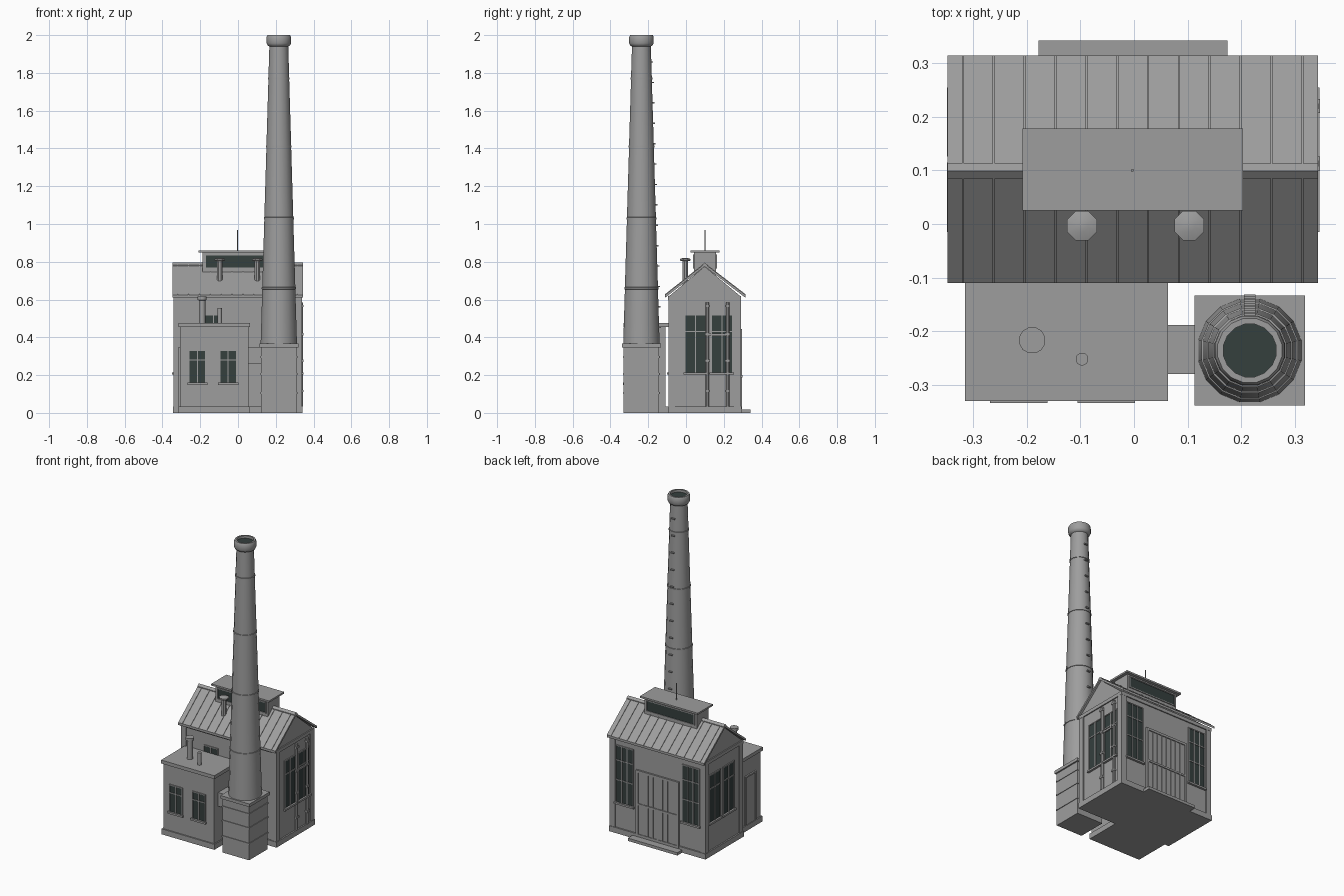
import bpy
import bmesh
import math
from mathutils import Matrix, Vector

cube = bpy.data.objects.get("Cube")
if cube:
    bpy.data.objects.remove(cube, do_unlink=True)


def material(name, rgb):
    m = bpy.data.materials.new(name)
    m.use_nodes = True
    m.diffuse_color = (*rgb, 1)
    m.node_tree.nodes["Principled BSDF"].inputs["Base Color"].default_value = (*rgb, 1)
    return m


GREY = material("plain grey", (0.34, 0.34, 0.34))
GLASS = material("dark glass", (0.035, 0.05, 0.048))


def finish(name, bm, mat, smooth=False):
    bmesh.ops.recalc_face_normals(bm, faces=bm.faces[:])
    mesh = bpy.data.meshes.new(name)
    bm.to_mesh(mesh)
    bm.free()
    mesh.materials.append(mat)
    if smooth:
        mesh.shade_smooth()
        mesh.set_sharp_from_angle(angle=math.radians(35))
    ob = bpy.data.objects.new(name, mesh)
    bpy.context.collection.objects.link(ob)
    return ob


def boxes(name, items, mat=GREY):
    """One object from boxes given as (x0, x1, y0, y1, z0, z1)."""
    bm = bmesh.new()
    for x0, x1, y0, y1, z0, z1 in items:
        centre = Vector((x0 + x1, y0 + y1, z0 + z1)) / 2
        size = Matrix.Diagonal((abs(x1 - x0), abs(y1 - y0), abs(z1 - z0), 1))
        bmesh.ops.create_cube(bm, size=1, matrix=Matrix.Translation(centre) @ size)
    return finish(name, bm, mat)


def prisms(name, profile, spans):
    """Extrude a (y, z) profile along x over each (x0, x1) span."""
    bm = bmesh.new()
    for x0, x1 in spans:
        face = bm.faces.new([bm.verts.new((x0, y, z)) for y, z in profile])
        ext = bmesh.ops.extrude_face_region(bm, geom=[face])
        moved = [v for v in ext["geom"] if isinstance(v, bmesh.types.BMVert)]
        bmesh.ops.translate(bm, verts=moved, vec=(x1 - x0, 0, 0))
    return finish(name, bm, GREY)


def lathe(name, x, y, profile, sides=12, mat=GREY):
    """Turned part from an (r, z) profile, closed at both ends."""
    bm = bmesh.new()
    rings = []
    for r, z in profile:
        angles = [math.tau * (i + 0.5) / sides for i in range(sides)]
        rings.append([bm.verts.new((x + r * math.cos(a), y + r * math.sin(a), z)) for a in angles])
    for low, high in zip(rings, rings[1:]):
        for i in range(sides):
            j = (i + 1) % sides
            bm.faces.new((low[i], low[j], high[j], high[i]))
    bm.faces.new(rings[0])
    bm.faces.new(rings[-1])
    return finish(name, bm, mat, smooth=True)


def on_wall(axis, sign, at, u0, u1, z0, z1, d0, d1):
    """Box lying on a wall, d0..d1 measured outward from the wall plane."""
    a, b = sorted((at + sign * d0, at + sign * d1))
    return (a, b, u0, u1, z0, z1) if axis == "x" else (u0, u1, a, b, z0, z1)


def window(name, wall, centre, width, z0, z1, cols=2, bars=(0.72,), sill=True):
    u0, u1 = centre - width / 2, centre + width / 2
    t = 0.006
    boxes(name + "_glass", [on_wall(*wall, u0, u1, z0, z1, -0.002, 0.002)], GLASS)
    parts = [(u0 - t, u0, z0, z1), (u1, u1 + t, z0, z1), (u0 - t, u1 + t, z1, z1 + t),
             (u0 - t, u1 + t, z0 - t, z0)]
    for i in range(1, cols):
        u = u0 + width * i / cols
        parts.append((u - 0.003, u + 0.003, z0, z1))
    for b in bars:
        z = z0 + (z1 - z0) * b
        parts.append((u0, u1, z - 0.003, z + 0.003))
    items = [on_wall(*wall, *p, -0.002, 0.006) for p in parts]
    if sill:
        items.append(on_wall(*wall, u0 - 0.012, u1 + 0.012, z0 - 0.012, z0, -0.002, 0.014))
    boxes(name + "_frame", items)


# Main hall
X0, X1, Y0, Y1 = -0.335, 0.332, -0.087, 0.285
MID = (Y0 + Y1) / 2
prisms("hall_walls", [(Y0, 0), (Y0, 0.62), (MID, 0.775), (Y1, 0.62), (Y1, 0)], [(X0, X1)])
boxes("hall_plinth", [(X0 - 0.009, X1 + 0.009, Y0 - 0.009, Y1 + 0.009, 0, 0.035)])
boxes("corner_piers", [(x - 0.006, x + 0.03, y - 0.006, y + 0.03, 0, 0.6)
                       for x in (X0, X1 - 0.024) for y in (Y0, Y1 - 0.024)])
boxes("hall_cornice", [(X0 - 0.007, X1 + 0.007, Y0 - 0.007, Y1 + 0.007, 0.598, 0.62)])

# Pitched roof with ridge cap and standing seams
RX0, RX1, EAVE0, EAVE1 = -0.348, 0.343, -0.11, 0.314
prisms("hall_roof", [(EAVE0, 0.61), (EAVE0, 0.625), (MID, 0.79), (EAVE1, 0.625),
                     (EAVE1, 0.61), (MID, 0.775)], [(RX0, RX1)])
prisms("ridge_cap", [(MID - 0.014, 0.778), (MID - 0.014, 0.784), (MID, 0.796),
                     (MID + 0.014, 0.784), (MID + 0.014, 0.778)], [(RX0, RX1)])
seams = [RX0 + (RX1 - RX0) * (i + 0.5) / 12 for i in range(12)]
prisms("roof_seams", [(EAVE0, 0.622), (EAVE0, 0.629), (MID, 0.794), (EAVE1, 0.629),
                      (EAVE1, 0.622), (MID, 0.787)], [(x - 0.002, x + 0.002) for x in seams])

# Raised roof lantern
LX0, LX1, LY0, LY1 = -0.188, 0.183, 0.042, 0.158
boxes("lantern_body", [(LX0, LX1, LY0, LY1, 0.70, 0.85)])
boxes("lantern_roof", [(-0.208, 0.203, 0.025, 0.178, 0.848, 0.859)])
for side, sign, at in (("front", -1, LY0), ("back", 1, LY1)):
    window("lantern_" + side, ("y", sign, at), -0.002, 0.335, 0.77, 0.832, 1, (), sill=False)
lathe("antenna", -0.003, 0.1, [(0.003, 0.85), (0.003, 0.968)], 6)

# Roof vents
for side, x in (("right", -0.097), ("left", 0.103)):
    lathe("roof_vent_" + side, x, -0.003, [(0.016, 0.67), (0.016, 0.803), (0.03, 0.806),
                                           (0.03, 0.815), (0.012, 0.821)], 8)

# Hall windows
for side, sign, at in (("left", 1, X1), ("right", -1, X0)):
    for n, y in (("front", 0.05), ("back", 0.19)):
        window(f"{side}_gable_window_{n}", ("x", sign, at), y, 0.105, 0.215, 0.515)
for side, x in (("left", 0.235), ("right", -0.235)):
    window("back_window_" + side, ("y", 1, Y1), x, 0.115, 0.2, 0.56, 3, (0.4, 0.75))
window("front_hall_window", ("y", -1, Y0), -0.13, 0.09, 0.215, 0.515)

# Loading door and step
back = ("y", 1, Y1)
door = [on_wall(*back, -0.14, 0.135, 0.02, 0.43, 0, 0.005)]
for u0, u1, z0, z1 in ((-0.155, -0.14, 0.02, 0.445), (0.135, 0.15, 0.02, 0.445),
                       (-0.155, 0.15, 0.43, 0.445), (-0.14, 0.135, 0.22, 0.232)):
    door.append(on_wall(*back, u0, u1, z0, z1, 0, 0.011))
for i in range(1, 8):
    u = -0.14 + 0.275 * i / 8
    door.append(on_wall(*back, u - 0.003, u + 0.003, 0.02, 0.43, 0, 0.009))
boxes("loading_door", door)
boxes("door_step", [(-0.178, 0.174, Y1, 0.342, 0, 0.018)])

# Wall pipes with brackets on the left gable
for n, y in (("front", 0.113), ("back", 0.22)):
    lathe("wall_pipe_" + n, 0.336, y, [(0.010, 0.035), (0.010, 0.585)], 8)
    boxes("pipe_brackets_" + n, [(X1, 0.347, y - 0.013, y + 0.013, z, z + 0.012)
                                 for z in (0.11, 0.27, 0.41, 0.56)])
boxes("pipe_crosslink", [(X1, 0.342, 0.113, 0.22, 0.408, 0.42)])

# Front annex
boxes("annex_walls", [(-0.306, 0.055, -0.32, -0.109, 0, 0.458)])
boxes("annex_plinth", [(-0.314, 0.062, -0.328, Y0, 0, 0.035)])
boxes("annex_roof", [(-0.315, 0.063, -0.33, Y0, 0.455, 0.477)])
for side, x in (("right", -0.215), ("left", -0.052)):
    window("annex_window_" + side, ("y", -1, -0.32), x, 0.083, 0.16, 0.328)
annex_side = ("x", -1, -0.306)
boxes("annex_side_door", [on_wall(*annex_side, -0.255, -0.165, 0.035, 0.34, 0, 0.004)] +
      [on_wall(*annex_side, u, u + 0.01, 0.035, 0.35, 0, 0.009) for u in (-0.265, -0.165)] +
      [on_wall(*annex_side, -0.265, -0.155, 0.34, 0.35, 0, 0.009)])
lathe("annex_flue", -0.19, -0.217, [(0.018, 0.47), (0.018, 0.595), (0.025, 0.598),
                                    (0.025, 0.615)], 12)
lathe("annex_vent", -0.097, -0.252, [(0.012, 0.47), (0.012, 0.555)], 12)

# Chimney base and connecting duct
CX, CY = 0.216, -0.236


def square(half, z0, z1):
    return (CX - half, CX + half, CY - half, CY + half, z0, z1)


boxes("chimney_base", [square(0.094, 0, 0.35), square(0.103, 0.347, 0.367)])
boxes("chimney_base_bands", [square(0.098, z, z + 0.01) for z in (0.1, 0.2, 0.29)])
boxes("smoke_duct", [(0.05, 0.13, -0.28, -0.188, 0.26, 0.348)])


# Tapered stack with thin hoops and a flared crown
def stack_radius(z):
    return 0.098 - 0.047 * (z - 0.367) / 1.573


shaft = [(stack_radius(0.36), 0.36)]
for z in (0.66, 1.03, 1.41, 1.77):
    r = stack_radius(z)
    shaft += [(r, z - 0.006), (r + 0.003, z - 0.005), (r + 0.003, z + 0.005), (r, z + 0.006)]
shaft += [(0.051, 1.94), (0.06, 1.945), (0.066, 1.957), (0.066, 1.99), (0.061, 2.0),
          (0.05, 2.0), (0.05, 1.98)]
lathe("chimney_stack", CX, CY, shaft, 16)
lathe("flue_opening", CX, CY, [(0.0505, 1.975), (0.0505, 1.984)], 16, GLASS)

# Climbing rungs up the back of the stack
rungs = []
for i in range(14):
    z = 0.45 + i * 0.108
    y = CY + stack_radius(z)
    rungs.append((CX - 0.011, CX + 0.011, y - 0.01, y + 0.009, z, z + 0.007))
boxes("climbing_rungs", rungs)
